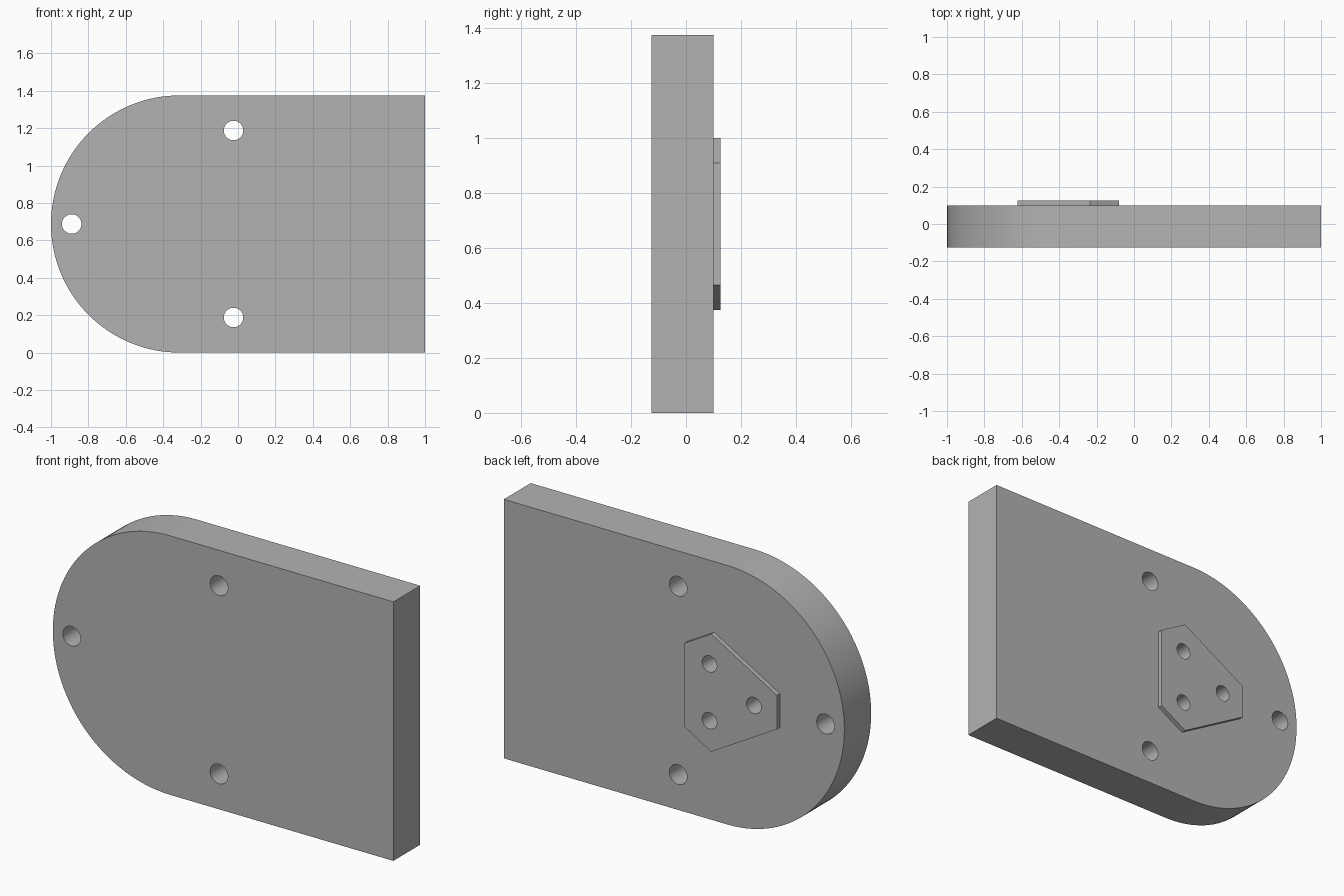
import bpy, bmesh
from math import cos, sin, pi, radians

cube = bpy.data.objects.get("Cube")
if cube:
    bpy.data.objects.remove(cube, do_unlink=True)

R = 0.6875                      # radius of the rounded end, half the plate height
CX, CZ = R - 1, R               # centre of the rounded end and of both hole patterns
FRONT, BACK, PAD = -0.125, 0.1, 0.125

grey = bpy.data.materials.new("plain grey")
grey.use_nodes = True
colour = (0.45, 0.45, 0.45, 1)
grey.diffuse_color = colour
grey.node_tree.nodes["Principled BSDF"].inputs["Base Color"].default_value = colour


def polar(radius, angle, x=CX, z=CZ):
    return x + radius * cos(angle), z + radius * sin(angle)


def prism(name, outline, y0, y1):
    """Extrude an x-z outline from y0 to y1."""
    bm = bmesh.new()
    face = bm.faces.new([bm.verts.new((x, y0, z)) for x, z in outline])
    new = bmesh.ops.extrude_face_region(bm, geom=[face])["geom"]
    verts = [v for v in new if isinstance(v, bmesh.types.BMVert)]
    bmesh.ops.translate(bm, verts=verts, vec=(0, y1 - y0, 0))
    bmesh.ops.recalc_face_normals(bm, faces=bm.faces)
    mesh = bpy.data.meshes.new(name)
    bm.to_mesh(mesh)
    bm.free()
    mesh.materials.append(grey)
    obj = bpy.data.objects.new(name, mesh)
    bpy.context.collection.objects.link(obj)
    return obj


def hole_cutters(name, pattern_radius, start, hole_radius, y0, y1):
    """Three round cutters spaced evenly about the pattern centre."""
    cutters = []
    for k in range(3):
        x, z = polar(pattern_radius, start + k * 2 * pi / 3)
        ring = [polar(hole_radius, i * 2 * pi / 48, x, z) for i in range(48)]
        cutters.append(prism(name, ring, y0, y1))
        cutters[-1].hide_render = True
    return cutters


def cut(obj, cutters):
    """Subtract the cutters, bake the result and shade it."""
    for c in cutters:
        mod = obj.modifiers.new("hole", "BOOLEAN")
        mod.operation, mod.solver, mod.object = "DIFFERENCE", "EXACT", c
    graph = bpy.context.evaluated_depsgraph_get()
    mesh = bpy.data.meshes.new_from_object(obj.evaluated_get(graph))
    obj.modifiers.clear()
    obj.data = mesh
    bpy.ops.object.select_all(action="DESELECT")
    obj.select_set(True)
    bpy.context.view_layer.objects.active = obj
    bpy.ops.object.shade_smooth_by_angle(angle=radians(30))


# Plate: square at one end, fully rounded at the other
arc = [polar(R, pi / 2 + pi * i / 64) for i in range(65)]
plate = prism("plate", arc + [(1, 0), (1, 2 * R)], FRONT, BACK)

# Raised pad: a triangle with clipped corners
corners = [polar(0.322, radians(120 * k + a)) for k in range(3) for a in (-43.8, 43.8)]
pad = prism("raised_pad", corners, BACK, PAD)

# Through holes in the plate, blind holes through the pad into the plate
through = hole_cutters("through_hole_cutter", 0.577, pi / 3, 0.052, FRONT - 0.1, BACK + 0.1)
blind = hole_cutters("blind_hole_cutter", 0.174, pi / 3, 0.043, -0.05, PAD + 0.1)
cut(plate, through + blind)
cut(pad, blind)
for c in through + blind:
    bpy.data.objects.remove(c, do_unlink=True)
